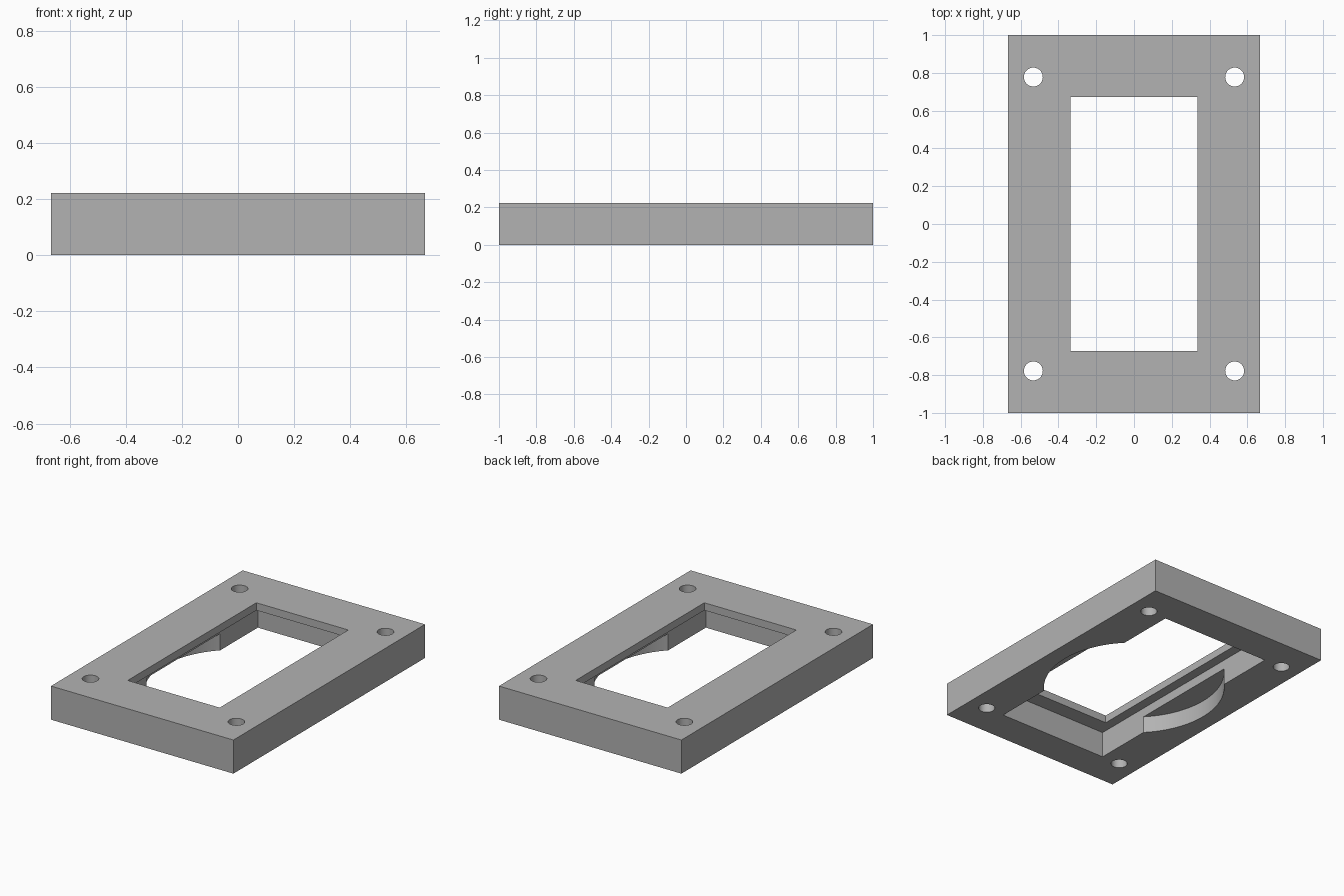
import bpy
import math

if "Cube" in bpy.data.objects:
    bpy.data.objects.remove(bpy.data.objects["Cube"], do_unlink=True)

WIDTH, LENGTH, HEIGHT = 1.333, 2.0, 0.222
POCKET_TOP = 0.172
RECESS_TOP = 0.111
BELOW = -0.1
ABOVE = HEIGHT + 0.1

grey = bpy.data.materials.new("plain grey")
grey.use_nodes = True
grey.diffuse_color = (0.448, 0.448, 0.448, 1)
grey.node_tree.nodes["Principled BSDF"].inputs["Base Color"].default_value = grey.diffuse_color


def block(name, width, length, bottom, top):
    bpy.ops.mesh.primitive_cube_add(size=1, location=(0, 0, (bottom + top) / 2))
    obj = bpy.context.object
    obj.name = name
    obj.scale = (width, length, top - bottom)
    bpy.ops.object.transform_apply(location=True, rotation=False, scale=True)
    obj.data.materials.append(grey)
    return obj


def disc(name, x, y, radius, bottom, top, sides):
    bpy.ops.mesh.primitive_cylinder_add(vertices=sides, radius=radius, depth=top - bottom,
                                        location=(x, y, (bottom + top) / 2))
    obj = bpy.context.object
    obj.name = name
    obj.data.materials.append(grey)
    return obj


def cut(target, cutter):
    cutter.hide_render = True
    mod = target.modifiers.new(cutter.name, 'BOOLEAN')
    mod.operation = 'DIFFERENCE'
    mod.solver = 'EXACT'
    mod.object = cutter
    bpy.context.view_layer.objects.active = target
    bpy.ops.object.modifier_apply(modifier=mod.name)
    bpy.data.objects.remove(cutter, do_unlink=True)


# Outer plate
frame = block("frame_plate", WIDTH, LENGTH, 0, HEIGHT)

# Pocket open at the bottom, with a smaller window through the top lip
cut(frame, block("pocket_cutter", 0.8, 1.556, BELOW, POCKET_TOP))
cut(frame, block("window_cutter", 0.672, 1.343, BELOW, ABOVE))

# Round finger recess bulging past both long sides of the pocket
cut(frame, disc("recess_cutter", 0, 0, 0.556, BELOW, RECESS_TOP, 96))

# Screw holes in the four corners
for sx in (-1, 1):
    for sy in (-1, 1):
        cut(frame, disc("hole_cutter", sx * 0.533, sy * 0.778, 0.05, BELOW, ABOVE, 48))

# Smooth round walls, sharp edges elsewhere
bpy.ops.object.select_all(action='DESELECT')
frame.select_set(True)
bpy.context.view_layer.objects.active = frame
bpy.ops.object.shade_smooth_by_angle(angle=math.radians(30))
